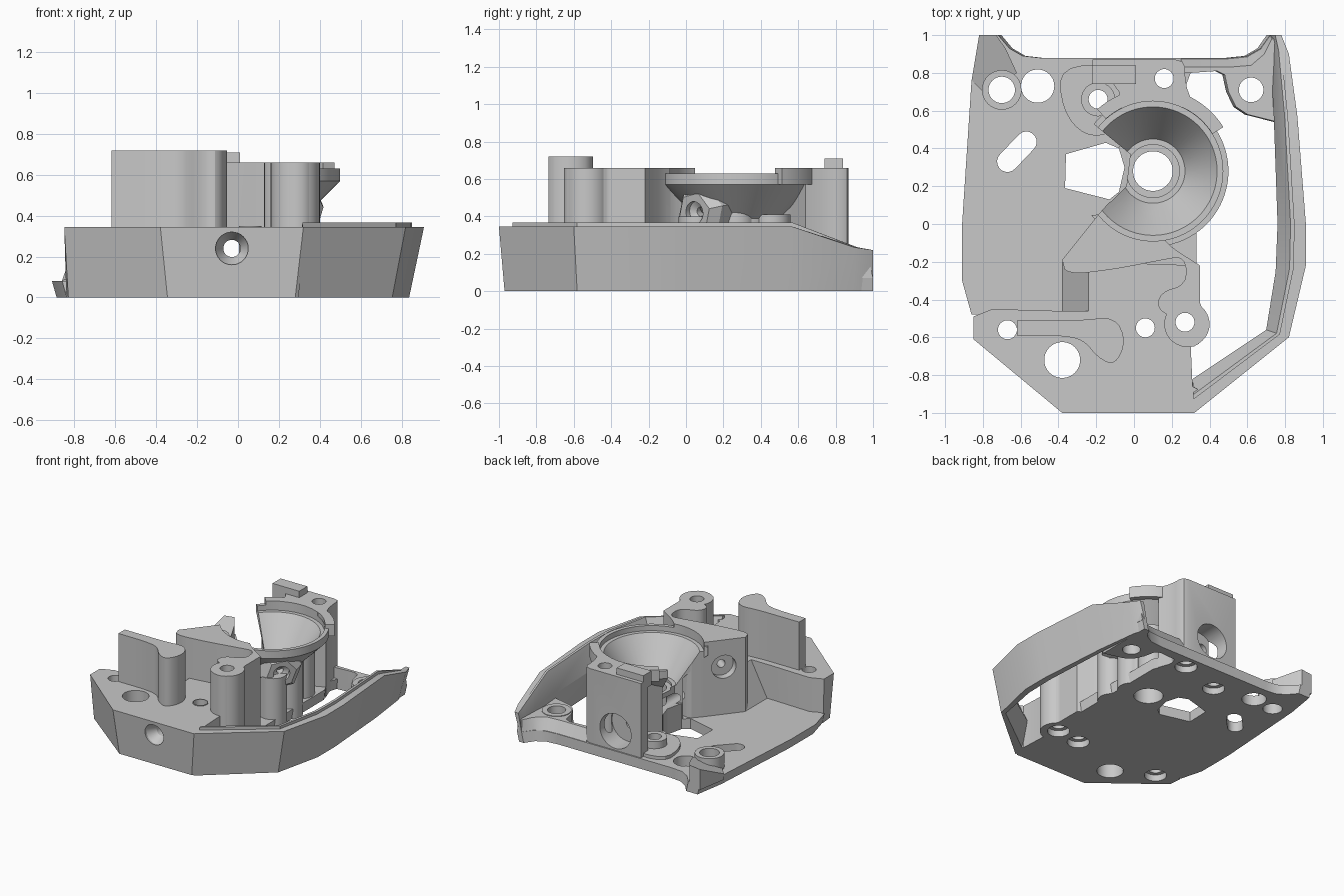
import bpy, bmesh
from math import sin, cos, pi, radians
from mathutils import Vector

cube = bpy.data.objects.get("Cube")
if cube:
    bpy.data.objects.remove(cube, do_unlink=True)

grey = bpy.data.materials.new("plain_grey")
grey.use_nodes = True
grey.diffuse_color = (0.58, 0.58, 0.58, 1)
grey.node_tree.nodes["Principled BSDF"].inputs["Base Color"].default_value = (0.58, 0.58, 0.58, 1)
BOWL = (0.1, 0.28)


def make(name, verts, faces):
    mesh = bpy.data.meshes.new(name)
    mesh.from_pydata(verts, [], faces)
    bm = bmesh.new()
    bm.from_mesh(mesh)
    bmesh.ops.recalc_face_normals(bm, faces=bm.faces)
    bm.to_mesh(mesh)
    bm.free()
    mesh.materials.append(grey)
    ob = bpy.data.objects.new(name, mesh)
    bpy.context.collection.objects.link(ob)
    return ob


def loft(name, rings):
    """Skin a list of equal-length closed rings and cap both ends."""
    n = len(rings[0])
    verts = [p for ring in rings for p in ring]
    faces = [list(range(n)), list(range(len(verts) - n, len(verts)))]
    for k in range(len(rings) - 1):
        a = k * n
        faces += [(a + i, a + (i + 1) % n, a + n + (i + 1) % n, a + n + i) for i in range(n)]
    return make(name, verts, faces)


def prism(name, pts, z0, z1, top=None):
    return loft(name, [[(x, y, z0) for x, y in pts], [(x, y, z1) for x, y in (top or pts)]])


def rounded(pts, steps=2):
    """Corner-cutting to turn a rough outline into a flowing one."""
    for _ in range(steps):
        out = []
        for i, p in enumerate(pts):
            a, b = Vector(p), Vector(pts[(i + 1) % len(pts)])
            out += [tuple(a.lerp(b, 0.25)), tuple(a.lerp(b, 0.75))]
        pts = out
    return pts


def lathe(name, profile, origin, axis=(0, 0, 1), n=64):
    """Solid of revolution; profile is (radius, distance along axis)."""
    turn = Vector((0, 0, 1)).rotation_difference(Vector(axis))
    o = Vector(origin)
    rings = [[tuple(o + turn @ Vector((r * cos(2 * pi * i / n), r * sin(2 * pi * i / n), h)))
              for i in range(n)] for r, h in profile]
    return loft(name, rings)


def rod(name, x, y, r, z0, z1, n=40):
    return lathe(name, [(r, z0), (r, z1)], (x, y, 0), n=n)


def hole(x, y, r):
    """Upright through hole; small ones get a counterbore underneath."""
    wide = .08 if r <= .05 else r
    return lathe("cutter", [(wide, -1), (wide, .05), (r, .05), (r, 2)] if wide > r else [(r, -1), (r, 2)],
                 (x, y, 0), n=40)


def cut(ob, *cutters):
    for c in cutters:
        c.hide_render = True
        m = ob.modifiers.new("cut", 'BOOLEAN')
        m.operation, m.solver, m.object = 'DIFFERENCE', 'EXACT', c
        bpy.context.view_layer.objects.active = ob
        bpy.ops.object.modifier_apply(modifier=m.name)


# Floor plate, and the rear lug with its sloping back edge
inner_pts = [(.76, .54), (.68, .56), (.6, .58), (.54, .62), (.5, .7), (.48, .79), (.44, .81), (.3, .8)]
lug_low = [(.25, .88), (.5, .88), (.6, .89), (.67, .93), (.72, 1), (.76, 1), *inner_pts, (.25, .8)]
lug_top = [(.25, .83), (.5, .83), (.62, .84), (.69, .9), (.73, .98), (.76, .98), *inner_pts, (.25, .8)]
floor_pts = [(-.86, -.48), (-.91, -.3), (-.91, 0), (-.86, .76), (-.82, 1), (-.72, 1), (-.66, .93),
             (-.59, .89), (-.5, .88), *lug_low[1:-1], (.27, .72),
             (.33, .6), (.33, -.3), (-.3, -.3), (-.3, -.48)]
floor = prism("floor_plate", [(x * .975, y) for x, y in floor_pts], 0, .08, floor_pts)
lug = prism("rear_lug", lug_low, .07, .165, lug_top)

# Front block with sloping outer faces and a ramp at its inner left
block_top = [(-.38, -1), (.32, -1), (.42, -.92), (.31, -.86), (.3, -.64), (.34, -.45), (.35, -.22),
             (-.24, -.2), (-.24, -.46), (-.41, -.46), (-.75, -.45), (-.85, -.49), (-.85, -.61)]
block_low = [(-.345, -.97), (.28, -.97), (.38, -.89), (.31, -.86), (.3, -.64), (.34, -.45), (.35, -.22),
             (-.42, -.2), (-.42, -.46), (-.43, -.46), (-.75, -.45), (-.84, -.49), (-.83, -.59)]
block = prism("front_block", block_low, 0, .345, block_top)

# Side rim: sections of outer x, outer y, inner x, inner y, top height
rim = []
for xo, yo, xi, yi, h in [(.32, -1, .31, -.82, .345), (.82, -.6, .7, -.56, .345), (.91, -.22, .75, -.25, .345),
                          (.91, 0, .76, 0, .345), (.865, .57, .74, .57, .345), (.82, .9, .72, .93, .235),
                          (.78, 1, .72, 1, .22)]:
    lip = .022 if yo < .8 else 0
    o, i = Vector((xo, yo)), Vector((xi, yi))
    p, q = o.lerp(i, .4), o.lerp(i, .54)
    low = Vector((xo * .92, yo * .97 if yo < 0 else yo))
    rim.append([(*low, 0), (*o, h), (*p, h), (*p, h + lip), (*q, h + lip), (*i, h - .14),
                (*low.lerp(i, .6), 0)])
loft("side_rim", rim)

# Raised rear left corner, sloping up to the back edge
corner = [(-.86, .76, .085), (-.82, 1, .2), (-.73, 1, .21), (-.68, .93, .19), (-.62, .8, .17), (-.78, .68, .1)]
rear_corner = loft("rear_corner", [[(x, y, .04) for x, y, z in corner], corner])

# Ball bowl on its pedestal
bowl = lathe("ball_bowl", [(.22, 0), (.22, .39), (.4, .57), (.4, .63), (.1, .63)], (*BOWL, 0), n=96)

# Organic body joining the bowl and the front post
body = prism("support_body", rounded([
    (-.38, -.19), (-.38, -.19), (-.36, -.27), (-.1, -.24), (.15, -.19), (.27, -.17), (.28, -.32), (.14, -.36),
    (.12, -.45), (.22, -.5), (.2, -.64), (.34, -.66), (.4, -.53), (.35, -.42), (.35, -.42), (.35, -.22), (.35, -.22),
    (.16, -.1), (.1, .03), (-.1, .15), (-.18, .06), (-.18, .06)]), 0, .66)
post = rod("front_post", .28, -.53, .12, 0, .66)

# Wavy front tower
prism("front_tower", rounded([
    (-.62, -.51), (-.62, -.51), (-.45, -.51), (-.28, -.51), (-.1, -.49), (-.04, -.62), (-.1, -.75), (-.19, -.71),
    (-.27, -.61), (-.4, -.59), (-.62, -.59), (-.62, -.59)]), .3, .72)

# Rear tower with its tab and the collar on the bowl
tower = prism("rear_tower", [(-.22, .87), (.22, .87), (.255, .86), (.27, .83), (.27, .79), (.28, .72), (.31, .64),
                             (.1, .55), (-.1, .44), (-.12, .46), (-.06, .6), (-.08, .7), (-.13, .77), (-.22, .78)],
              0, .66)
prism("rear_tab", [(-.22, .74), (.01, .74), (.01, .84), (-.22, .84)], .6, .71)
arc = [radians(a) for a in range(32, 135, 4)]
collar_pts = [(BOWL[0] + r * cos(a), BOWL[1] + r * sin(a))
              for r, seq in ((.44, arc), (.372, arc[::-1])) for a in seq]
prism("bowl_collar", collar_pts, .57, .66)

# Ribs under the bowl
ribs = [rod("bowl_rib", x, y, .1, 0, h) for x, y, h in [(.26, .06, .4), (.25, .27, .42), (.22, .46, .41)]]

# Angled hexagonal boss
boss_dir = Vector((.75, -.66, -.1)).normalized()
boss_at = Vector((.345, .045, .42))
boss = lathe("hex_boss", [(.18, -.2), (.16, -.05), (.11, 0)], boss_at, boss_dir, n=6)

# Raised pad and ring bosses on the floor
pad = prism("floor_pad", rounded([(-.4, .84), (-.38, .6), (-.26, .46), (-.1, .48), (-.06, .84)]), .05, .105)
rings = [rod("ring_boss", x, y, r, .02, h) for x, y, r, h in
         [(.62, .71, .105, .17), (-.7, .71, .105, .19), (-.19, .66, .09, .16), (.06, -.55, .055, .35)]]

# Cutters: upright holes, slot, window, bowl hollow, bowl opening
holes = [hole(*h) for h in
         [(-.7, .71, .07), (-.51, .73, .088), (-.19, .66, .05), (.16, .77, .05), (.62, .71, .065), (*BOWL, .105),
          (-.67, -.56, .05), (-.38, -.72, .095), (.06, -.55, .05), (.27, -.52, .05)]]
slot_pts = [(cx + .055 * cos(radians(a)), cy + .055 * sin(radians(a)))
            for cx, cy, start in ((-.57, .435, -45), (-.67, .33, 135)) for a in range(start, start + 181, 20)]
slot = prism("cutter", slot_pts, -1, 1)
window = prism("cutter", [(-.365, .19), (-.36, .37), (-.15, .43), (-.08, .4), (-.05, .3), (-.08, .17),
                          (-.13, .13)], -1, 1)
hollow = lathe("cutter", [(.14, .32), (.14, .34), (.17, .34), (.34, .59), (.37, .59), (.37, 1)], (*BOWL, 0), n=96)
opening = prism("cutter", [(-.02, .37), (-.13, .46), (-.3, .6), (-.6, .5), (-.5, .02), (-.19, .05), (-.04, .2)],
                .2, 1)
bore = lathe("cutter", [(.08, -1.05), (.08, -.97), (.042, -.9), (.042, .95)], (-.03, 0, .24), (0, 1, 0), n=32)
socket = lathe("cutter", [(.135, .72), (.135, 1)], (.0, 0, .23), (0, 1, 0), n=48)
screw = lathe("cutter", [(.03, -.2), (.03, -.05), (.09, -.05), (.09, .2)], (-.275, -.07, .45), (-.81, .58, 0), n=32)
boss_hole = lathe("cutter", [(.025, -.12), (.025, -.05), (.06, -.03), (.06, .1)], boss_at, boss_dir, n=32)

cut(floor, *holes, slot, window, socket)
cut(lug, holes[4])
cut(rear_corner, holes[0], holes[1])
cut(block, *holes[6:], bore)
cut(bowl, hollow, holes[5], window, opening, bore)
cut(body, hollow, holes[9], bore, screw)
cut(post, holes[9])
cut(tower, hollow, holes[3], bore, socket)
cut(pad, holes[1], holes[2], window, socket)
cut(boss, boss_hole, hollow)
for r, k in zip(rings, (4, 0, 2, 8)):
    cut(r, holes[k], holes[1])
for r in ribs:
    cut(r, hollow, holes[5])

# Clear the cutters and shade the rest
for ob in list(bpy.context.collection.objects):
    if ob.name.startswith("cutter"):
        bpy.data.objects.remove(ob, do_unlink=True)
bpy.ops.object.select_all(action='DESELECT')
for ob in bpy.context.collection.objects:
    if ob.type == 'MESH':
        ob.select_set(True)
        bpy.context.view_layer.objects.active = ob
bpy.ops.object.shade_smooth_by_angle(angle=radians(28))
